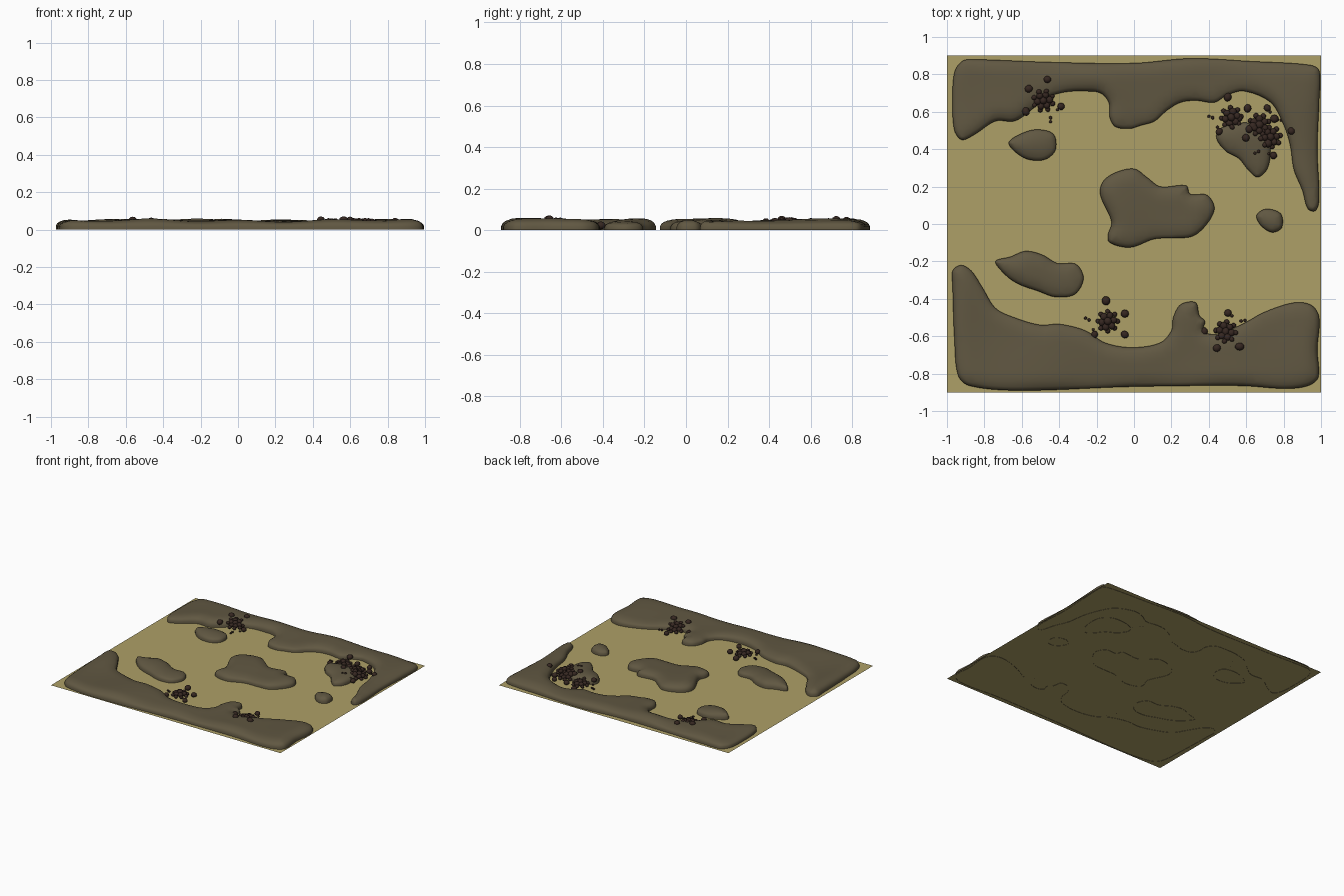
import bpy, bmesh, math, random
from mathutils import Vector, Matrix, kdtree, geometry
from mathutils.bvhtree import BVHTree

random.seed(4)
cube = bpy.data.objects.get("Cube")
if cube:
    bpy.data.objects.remove(cube)


def make_material(name, colour):
    mat = bpy.data.materials.new(name)
    mat.use_nodes = True
    mat.diffuse_color = (*colour, 1)
    mat.node_tree.nodes["Principled BSDF"].inputs["Base Color"].default_value = (*colour, 1)
    return mat


SAND = make_material("dry sand", (0.42, 0.35, 0.135))
EARTH = make_material("brown earth", (0.118, 0.096, 0.054))
STONE = make_material("dark stone", (0.036, 0.02, 0.015))


def finish(name, bm, mat):
    mesh = bpy.data.meshes.new(name)
    bm.to_mesh(mesh)
    bm.free()
    mesh.materials.append(mat)
    obj = bpy.data.objects.new(name, mesh)
    bpy.context.collection.objects.link(obj)
    return obj


def smooth_outline(points, spacing=0.015):
    """Closed spline through the points, evenly sampled, counterclockwise."""
    pts = [Vector(p) for p in points]
    count = len(pts)
    result = []
    for i in range(count):
        a, b, c, d = (pts[(i + k - 1) % count] for k in range(4))
        length = (c - b).length
        # tangents scaled to the local span, so uneven spacing does not overshoot
        tan_b = (c - a) * length / ((c - b).length + (b - a).length)
        tan_c = (d - b) * length / ((d - c).length + (c - b).length)
        steps = max(2, math.ceil(length / spacing))
        for s in range(steps):
            t = s / steps
            u = 1 - t
            result.append(b * u * u * (1 + 2 * t) + tan_b * t * u * u
                          + c * t * t * (3 - 2 * t) - tan_c * t * t * u)
    area = sum(p.cross(q) for p, q in zip(result, result[1:] + result[:1]))
    return result if area > 0 else result[::-1]


def inside(p, loop):
    hit = False
    for a, b in zip(loop, loop[1:] + loop[:1]):
        if (a.y > p.y) != (b.y > p.y):
            if p.x < a.x + (b.x - a.x) * (p.y - a.y) / (b.y - a.y):
                hit = not hit
    return hit


def rolling_height(x, y):
    return 0.05 + 0.005 * math.sin(13 * x + 2 * y + 3) + 0.004 * math.sin(9 * y - 5 * x)


surfaces = []


def mound(name, points, rim=0.018, roundness=0.08, grid=0.03):
    loop = smooth_outline(points)
    tree = kdtree.KDTree(len(loop))
    for i, p in enumerate(loop):
        tree.insert(p.to_3d(), i)
    tree.balance()

    def edge_distance(p):
        return tree.find(p.to_3d())[2]

    # points just inside the rim, then a regular grid over the interior
    verts = list(loop)
    for inset in (0.007, 0.02):
        for i, p in enumerate(loop):
            along = (loop[(i + 1) % len(loop)] - loop[i - 1]).normalized()
            q = p + Vector((-along.y, along.x)) * inset
            if edge_distance(q) > inset * 0.9 and inside(q, loop):
                verts.append(q)
    for i in range(-34, 35):
        for j in range(-31, 32):
            q = Vector((i * grid, j * grid))
            if edge_distance(q) > 0.03 and inside(q, loop):
                verts.append(q)
    flat, _, faces, *_ = geometry.delaunay_2d_cdt(
        verts, [], [list(range(len(loop)))], 1, 1e-5)

    bm = bmesh.new()
    made = []
    for p in flat:
        t = min(edge_distance(p) / roundness, 1)
        dome = math.sqrt(max(0, 1 - (1 - t) ** 2))
        made.append(bm.verts.new((p.x, p.y, rim + (rolling_height(p.x, p.y) - rim) * dome)))
    for f in faces:
        bm.faces.new([made[k] for k in f])
    # side wall down to the ground
    border = [e for e in bm.edges if e.is_boundary]
    wall = bmesh.ops.extrude_edge_only(bm, edges=border)["geom"]
    for v in wall:
        if isinstance(v, bmesh.types.BMVert):
            v.co.z = 0
    bmesh.ops.recalc_face_normals(bm, faces=bm.faces[:])
    if sum(f.normal.z * f.calc_area() for f in bm.faces) < 0:
        bmesh.ops.reverse_faces(bm, faces=bm.faces[:])
    for f in bm.faces:
        f.smooth = True
    surfaces.append(BVHTree.FromBMesh(bm))
    finish(name, bm, EARTH)


# Ground sheet
bm = bmesh.new()
bmesh.ops.create_grid(bm, x_segments=1, y_segments=1, size=1,
                      matrix=Matrix.Translation((0, 0, 0.002)) @ Matrix.Diagonal((1, 0.9, 1, 1)))
finish("ground_sheet", bm, SAND)

# Raised earth
mound("back_bank", [
    (-.96, .81), (-.92, .87), (-.87, .88), (-.45, .865), (0, .86), (.3, .885), (.62, .87),
    (.94, .85), (.99, .82), (.99, .66), (.98, .4), (.99, .13), (.97, .07), (.93, .08),
    (.9, .18), (.855, .29), (.835, .42), (.8, .53), (.73, .65), (.59, .71), (.5, .69),
    (.43, .65), (.33, .66), (.25, .65), (.18, .61), (.11, .55), (.03, .525), (-.02, .51),
    (-.1, .52), (-.13, .57), (-.135, .65), (-.18, .7), (-.26, .71), (-.37, .705), (-.48, .67),
    (-.56, .6), (-.64, .55), (-.74, .55), (-.85, .48), (-.92, .45), (-.96, .5), (-.97, .66)])
mound("front_bank", [
    (-.97, -.33), (-.97, -.25), (-.925, -.22), (-.87, -.25), (-.81, -.34), (-.74, -.45),
    (-.64, -.5), (-.5, -.54), (-.4, -.535), (-.26, -.57), (-.155, -.635), (-.01, -.66),
    (.14, -.635), (.2, -.57), (.21, -.5), (.25, -.43), (.33, -.42), (.35, -.49), (.38, -.52),
    (.37, -.57), (.43, -.59), (.57, -.54), (.7, -.47), (.86, -.42), (.95, -.435), (.99, -.5),
    (.98, -.67), (.985, -.82), (.93, -.865), (.81, -.88), (.57, -.865), (-.02, -.87),
    (-.61, -.89), (-.88, -.865), (-.94, -.81), (-.96, -.62)])
mound("centre_mound", [
    (-.18, .155), (-.17, .22), (-.11, .27), (0, .295), (.075, .245), (.14, .2), (.28, .205),
    (.3, .16), (.39, .155), (.43, .085), (.39, 0), (.315, -.065), (.22, -.075), (.11, -.08),
    (-.02, -.125), (-.13, -.1), (-.14, -.06), (-.12, .01)])
mound("front_right_mound", [
    (-.74, -.2), (-.66, -.175), (-.58, -.145), (-.49, -.165), (-.41, -.21), (-.31, -.215),
    (-.27, -.29), (-.315, -.375), (-.42, -.39), (-.51, -.36), (-.62, -.32), (-.69, -.27)])
mound("back_right_mound", [
    (-.67, .435), (-.61, .48), (-.52, .505), (-.43, .48), (-.42, .395), (-.475, .345),
    (-.565, .345), (-.635, .385)])
mound("back_left_mound", [
    (.44, .46), (.46, .51), (.56, .54), (.66, .53), (.72, .47), (.73, .38), (.71, .29),
    (.66, .25), (.61, .29), (.56, .35), (.49, .39)])
mound("small_left_mound", [
    (.655, .045), (.705, .08), (.785, .055), (.79, -.02), (.74, -.045), (.68, -.01)])


def surface_height(x, y):
    hits = [s.ray_cast(Vector((x, y, 1)), Vector((0, 0, -1)))[0] for s in surfaces]
    return max([h.z for h in hits if h], default=0)


# One pebble layout (angle, distance, radius): heaped core, strays, tiny chips
LAYOUT = [(0, 0, .021)]
LAYOUT += [(60 * k + 10, .032, .019) for k in range(6)]
LAYOUT += [(45 * k, .052, .014) for k in range(8)]
LAYOUT += [(95, .11, .023), (24, .1, .021), (-38, .115, .02), (-135, .1, .02)]
LAYOUT += [(172, .12, .008), (176, .1, .009), (-150, .09, .008)]


def pebbles(name, x, y, turn):
    bm = bmesh.new()
    for angle, dist, r in LAYOUT:
        a = math.radians(angle + turn)
        px, py = x + dist * math.cos(a), y + dist * math.sin(a)
        heap = max(0, 0.015 * (1 - dist / 0.06))
        z = max(r + heap, surface_height(px, py) + 0.1 * r)
        spin = Matrix.Rotation(random.uniform(0, 6), 4, "Z")
        squash = Matrix.Diagonal((random.uniform(.95, 1.1), random.uniform(.9, 1.05), .85, 1))
        bmesh.ops.create_icosphere(bm, subdivisions=2, radius=r,
                                   matrix=Matrix.Translation((px, py, z)) @ spin @ squash)
    for f in bm.faces:
        f.smooth = True
    finish(name, bm, STONE)


pebbles("back_right_pebbles", -.485, .66, 117)
pebbles("front_right_pebbles", -.14, -.52, 0)
pebbles("front_left_pebbles", .49, -.575, -142)
pebbles("back_left_pebbles_inner", .52, .57, 5)
pebbles("back_left_pebbles_outer", .73, .465, 54)
pebbles("back_left_pebbles_middle", .67, .53, 200)
